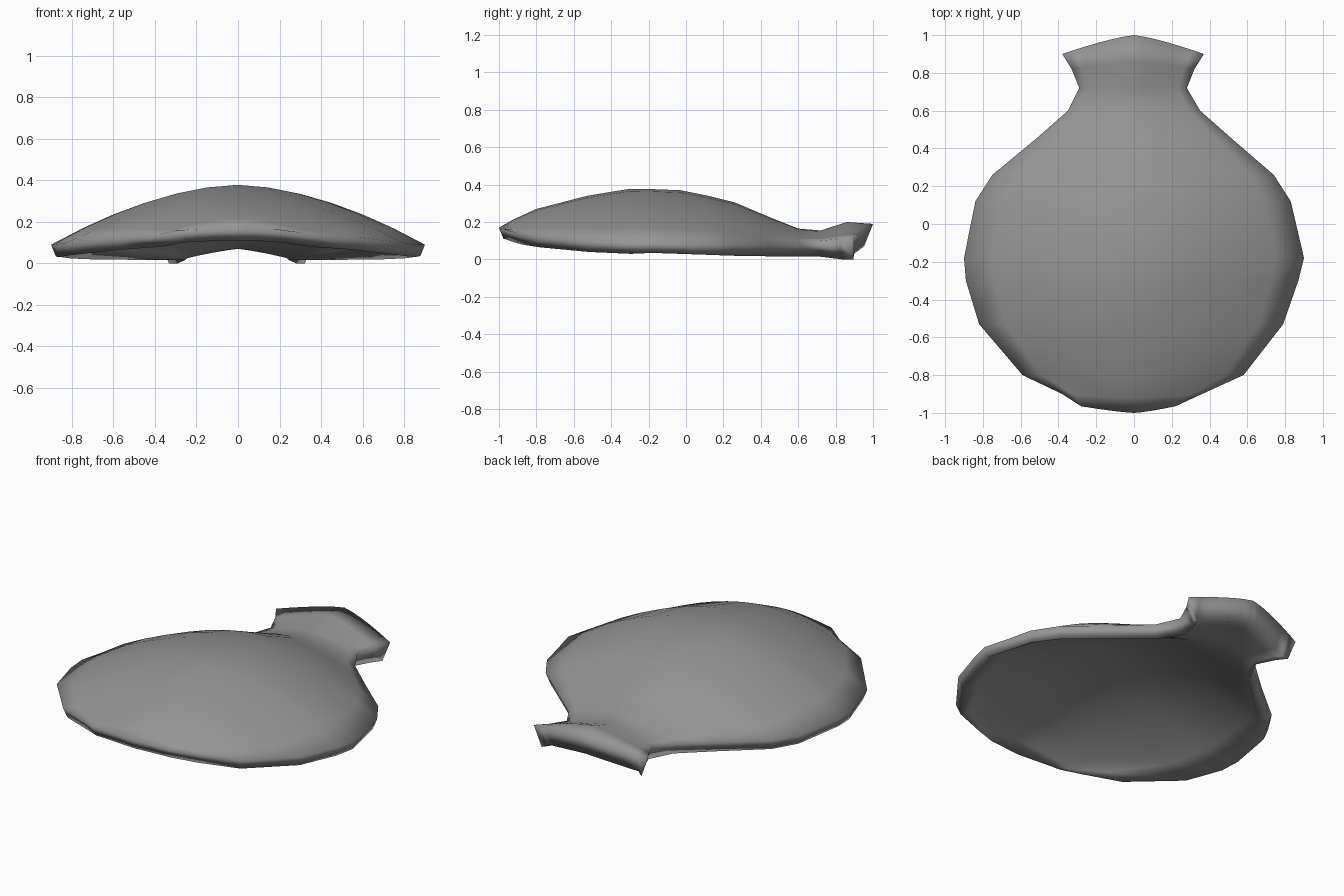
import bpy
import bmesh
from mathutils import Vector

default_cube = bpy.data.objects.get("Cube")
if default_cube:
    bpy.data.objects.remove(default_cube, do_unlink=True)


def make_material(name, value):
    material = bpy.data.materials.new(name)
    material.use_nodes = True
    colour = (value, value, value, 1)
    material.diffuse_color = colour
    shader = material.node_tree.nodes["Principled BSDF"]
    shader.inputs["Base Color"].default_value = colour
    shader.inputs["Roughness"].default_value = 0.8
    return material


# Cross-sections from front to back:
# y, right width, left width, crown height, rim height, thickness, bow
STATIONS = [
    (-1, .28, .22, .17, .16, .06, -.035),
    (-.92, .38, .36, .215, .14, .06, -.02),
    (-.8, .59, .58, .27, .125, .06, 0),
    (-.53, .82, .79, .34, .1, .06, 0),
    (-.3, .89, .87, .378, .09, .06, 0),
    (-.18, .9, .9, .376, .09, .055, 0),
    (-.03, .87, .865, .37, .085, .055, 0),
    (.12, .84, .83, .34, .085, .06, 0),
    (.26, .75, .74, .305, .085, .065, 0),
    (.45, .52, .52, .225, .085, .068, 0),
    (.6, .35, .35, .165, .09, .075, 0),
    (.72, .29, .28, .155, .1, .085, 0),
    (.86, .33, .32, .2, .11, .11, .04),
    (1, .38, .37, .19, .12, .12, .1),
]
STEPS = 12
BODY_CURVE = 1.75
NECK_CURVE = 1.25
NECK_START = .7


def build_shell(name, material):
    bm = bmesh.new()
    thickness = {}
    rows = []
    # Domed upper sheet, lofted through the sections
    for y, right, left, crown, rim, depth, bow in STATIONS:
        curve = NECK_CURVE if y > NECK_START else BODY_CURVE
        row = []
        for i in range(STEPS + 1):
            t = 2 * i / STEPS - 1
            width = left if t > 0 else right
            height = rim + (crown - rim) * (1 - abs(t) ** curve)
            vert = bm.verts.new((t * width, y - bow * abs(t) ** 1.3, height))
            thickness[vert] = depth
            row.append(vert)
        rows.append(row)

    # Edge turned down and tucked slightly inward all the way round
    loop = [row[0] for row in rows] + rows[-1][1:-1]
    loop += [row[-1] for row in reversed(rows)] + rows[0][-2:0:-1]
    below = {}
    for i, vert in enumerate(loop):
        along = loop[(i + 1) % len(loop)].co - loop[i - 1].co
        inward = Vector((along.y, -along.x, 0)).normalized()
        depth = thickness[vert]
        below[vert] = bm.verts.new(vert.co + inward * depth * .4 - Vector((0, 0, depth)))
    for i, vert in enumerate(loop):
        following = loop[(i + 1) % len(loop)]
        bm.faces.new((vert, following, below[following], below[vert])[::-1])

    # Hollow underside, following the dome inside the edge
    for vert, depth in thickness.items():
        if vert not in below:
            below[vert] = bm.verts.new(vert.co - Vector((0, 0, depth)))
    for front, back in zip(rows, rows[1:]):
        for i in range(STEPS):
            quad = (front[i], front[i + 1], back[i + 1], back[i])
            bm.faces.new(quad)
            bm.faces.new([below[vert] for vert in reversed(quad)])

    # Stand the lowest point on the ground
    lowest = min(vert.co.z for vert in bm.verts)
    for vert in bm.verts:
        vert.co.z -= lowest
    bmesh.ops.recalc_face_normals(bm, faces=bm.faces)
    for face in bm.faces:
        face.smooth = True
    mesh = bpy.data.meshes.new(name)
    bm.to_mesh(mesh)
    bm.free()
    mesh.materials.append(material)
    shell = bpy.data.objects.new(name, mesh)
    bpy.context.collection.objects.link(shell)
    return shell


build_shell("flared_neck_shell", make_material("mid_grey", .3))
